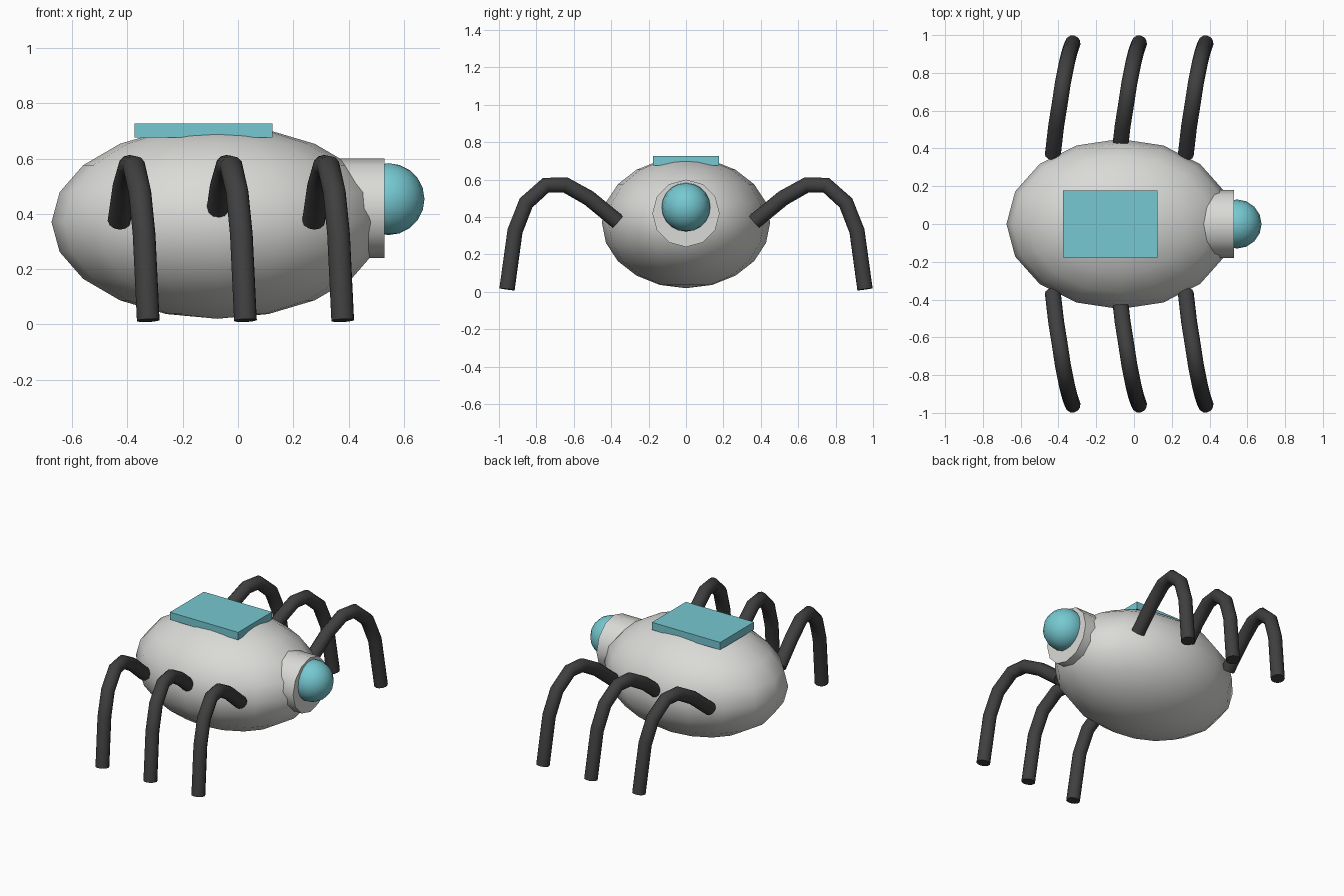
import bpy
from math import radians

cube = bpy.data.objects.get("Cube")
if cube:
    bpy.data.objects.remove(cube, do_unlink=True)


def material(name, rgb):
    mat = bpy.data.materials.new(name)
    mat.use_nodes = True
    mat.diffuse_color = (*rgb, 1)
    mat.node_tree.nodes["Principled BSDF"].inputs["Base Color"].default_value = (*rgb, 1)
    return mat


shell = material("light grey shell", (0.7, 0.7, 0.68))
teal = material("teal glass", (0.18, 0.58, 0.64))
rubber = material("dark rubber", (0.05, 0.05, 0.05))


def finish(name, mat, smooth=True):
    obj = bpy.context.object
    obj.name = obj.data.name = name
    obj.data.materials.append(mat)
    if smooth:
        bpy.ops.object.shade_smooth_by_angle(angle=radians(40))
    return obj


def ellipsoid(name, centre, radii, mat):
    bpy.ops.mesh.primitive_uv_sphere_add(segments=16, ring_count=10, radius=1, location=centre)
    bpy.context.object.scale = radii
    bpy.ops.object.transform_apply(location=False, rotation=False, scale=True)
    obj = finish(name, mat, smooth=False)
    obj.data.shade_smooth()


# Body and eye
ellipsoid("body", (-0.075, 0, 0.37), (0.6, 0.45, 0.35), shell)
ellipsoid("eye", (0.545, 0, 0.453), (0.13, 0.13, 0.13), teal)

# Collar around the eye
bpy.ops.mesh.primitive_cylinder_add(vertices=12, radius=0.18, depth=0.2,
                                    location=(0.43, 0, 0.42), rotation=(0, radians(90), 0))
finish("eye_collar", shell)

# Flat panel on the back
bpy.ops.mesh.primitive_cube_add(size=1, location=(-0.125, 0, 0.702))
bpy.context.object.scale = (0.5, 0.355, 0.05)
finish("back_panel", teal, smooth=False)

# Leg centre line, from hip to foot: x shift, distance from the middle, height
LEG_PATH = [(0, 0.365, 0.375), (0.018, 0.52, 0.502), (0.038, 0.645, 0.572),
            (0.054, 0.75, 0.57), (0.075, 0.855, 0.476), (0.09, 0.914, 0.326),
            (0.105, 0.957, 0.014)]


def leg(name, hip_x, side):
    curve = bpy.data.curves.new(name, "CURVE")
    curve.dimensions = "3D"
    curve.bevel_depth = 0.042
    curve.bevel_resolution = 4
    curve.use_fill_caps = True
    spline = curve.splines.new("POLY")
    spline.points.add(len(LEG_PATH) - 1)
    for point, (dx, y, z) in zip(spline.points, LEG_PATH):
        point.co = (hip_x + dx, side * y, z, 1)
    obj = bpy.data.objects.new(name, curve)
    bpy.context.collection.objects.link(obj)
    bpy.ops.object.select_all(action="DESELECT")
    obj.select_set(True)
    bpy.context.view_layer.objects.active = obj
    bpy.ops.object.convert(target="MESH")
    finish(name, rubber)


# Three legs on each side
for place, hip_x in (("rear", -0.43), ("middle", -0.078), ("forward", 0.274)):
    for label, side in (("near", -1), ("far", 1)):
        leg(f"{place}_leg_{label}", hip_x, side)
